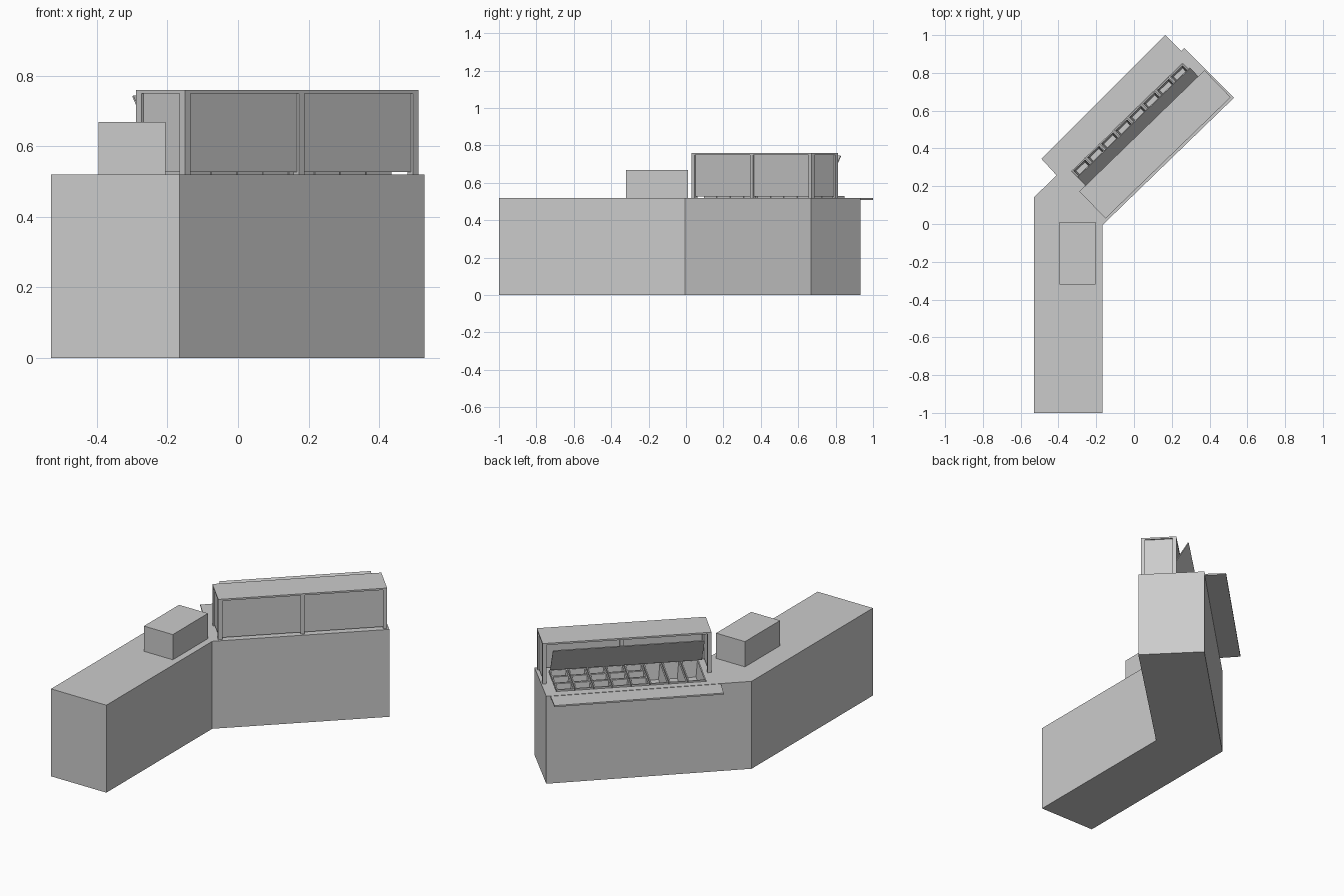
import bpy, math
from mathutils import Matrix

if "Cube" in bpy.data.objects:
    bpy.data.objects.remove(bpy.data.objects["Cube"])

ANGLE = math.radians(44.1)
# wing frame: u runs along the angled wing, v runs outward across it
WING = Matrix.Translation((-0.166, -0.005, 0)) @ Matrix.Rotation(ANGLE, 4, 'Z')


def mesh_object(name, verts, faces, matrix=None):
    me = bpy.data.meshes.new(name)
    me.from_pydata(verts, [], faces)
    if matrix:
        me.transform(matrix)
    me.update()
    ob = bpy.data.objects.new(name, me)
    bpy.context.collection.objects.link(ob)
    return ob


def prism(name, outline, z0, z1, matrix=None):
    """Counter-clockwise outline extruded from z0 to z1."""
    n = len(outline)
    verts = [(x, y, z) for z in (z0, z1) for x, y in outline]
    faces = [tuple(reversed(range(n))), tuple(range(n, 2 * n))]
    faces += [(i, (i + 1) % n, n + (i + 1) % n, n + i) for i in range(n)]
    return mesh_object(name, verts, faces, matrix)


def rect(u0, u1, v0, v1):
    return [(u0, v0), (u1, v0), (u1, v1), (u0, v1)]


def box(name, u0, u1, v0, v1, z0, z1, matrix=WING):
    return prism(name, rect(u0, u1, v0, v1), z0, z1, matrix)


def food_bin(name, u0, u1, v0, v1, depth):
    """Open tapered pan with a raised flat rim."""
    top = 0.529
    loops = [(0.0, top - depth), (0.0, top), (0.007, top), (0.016, top - depth + 0.006)]
    verts, faces = [], []
    for inset, z in loops:
        verts += [(u, v, z) for u, v in rect(u0 + inset, u1 - inset, v0 + inset, v1 - inset)]
    for k in range(len(loops) - 1):
        for i in range(4):
            j = (i + 1) % 4
            faces.append((4 * k + i, 4 * k + j, 4 * k + 4 + j, 4 * k + 4 + i))
    faces += [(3, 2, 1, 0), (12, 13, 14, 15)]
    return mesh_object(name, verts, faces, WING)


# bent counter with a sunken well for the pans
counter = prism("counter", [(-0.53, -1), (-0.166, -1), (-0.166, -0.005), (0.529, 0.668),
                            (0.267, 0.932), (-0.53, 0.14)], 0, 0.52)
well = box("well_cutter", 0.08, 0.90, 0.06, 0.32, 0.415, 0.6)
cut = counter.modifiers.new("well", 'BOOLEAN')
cut.operation, cut.solver, cut.object = 'DIFFERENCE', 'EXACT', well
well.hide_render = True
bpy.context.view_layer.objects.active = counter
counter.select_set(True)
bpy.ops.object.modifier_apply(modifier=cut.name)
bpy.data.objects.remove(well)

# till box
box("till_box", -0.395, -0.205, -0.32, 0.01, 0.52, 0.67, matrix=None)

# tray shelf along the outer edge
prism("tray_shelf", [(-0.41, 0.258), (0.25, 0.915), (0.165, 1.0), (-0.49, 0.345)], 0.509, 0.518)

# pans: three long ones, then five columns of three small ones
PITCH, ROW = 0.82 / 8, 0.26 / 3
for c in range(8):
    u0, u1 = 0.08 + c * PITCH + 0.002, 0.08 + (c + 1) * PITCH - 0.002
    if c < 3:
        food_bin(f"long_bin_{c}", u0, u1, 0.06, 0.32, 0.1)
    else:
        for r in range(3):
            v0 = 0.06 + r * ROW
            food_bin(f"small_bin_{c}_{r}", u0, u1, v0 + 0.002, v0 + ROW - 0.002, 0.1)

# canopy: roof, posts and panels
U0, U1, V0, V1, P = 0.035, 0.957, 0.014, 0.213, 0.022
UM = (U0 + U1) / 2
box("canopy_roof", U0, U1, V0, V1, 0.75, 0.76)
for i, (u, v) in enumerate([(U0, V0), (UM - P / 2, V0), (U1 - P, V0), (U0, V1 - P), (U1 - P, V1 - P)]):
    box(f"canopy_post_{i}", u, u + P, v, v + P, 0.52, 0.75)
for i, (a, b) in enumerate([(U0 + P, UM - P / 2), (UM + P / 2, U1 - P)]):
    box(f"front_panel_{i}", a, b, V0 + 0.008, V0 + 0.014, 0.528, 0.75)
for i, u in enumerate([U0 + 0.008, U1 - 0.014]):
    box(f"end_panel_{i}", u, u + 0.006, V0 + P, V1 - P, 0.528, 0.75)

# slanted serving guard
profile = [(0.178, 0.587), (0.182, 0.584), (0.278, 0.742), (0.274, 0.745)]
verts = [(u, v, z) for u in (0.083, 0.911) for v, z in profile]
faces = [(3, 2, 1, 0), (4, 5, 6, 7)]
faces += [(i, (i + 1) % 4, 4 + (i + 1) % 4, 4 + i) for i in range(4)]
mesh_object("serving_guard", verts, faces, WING)
